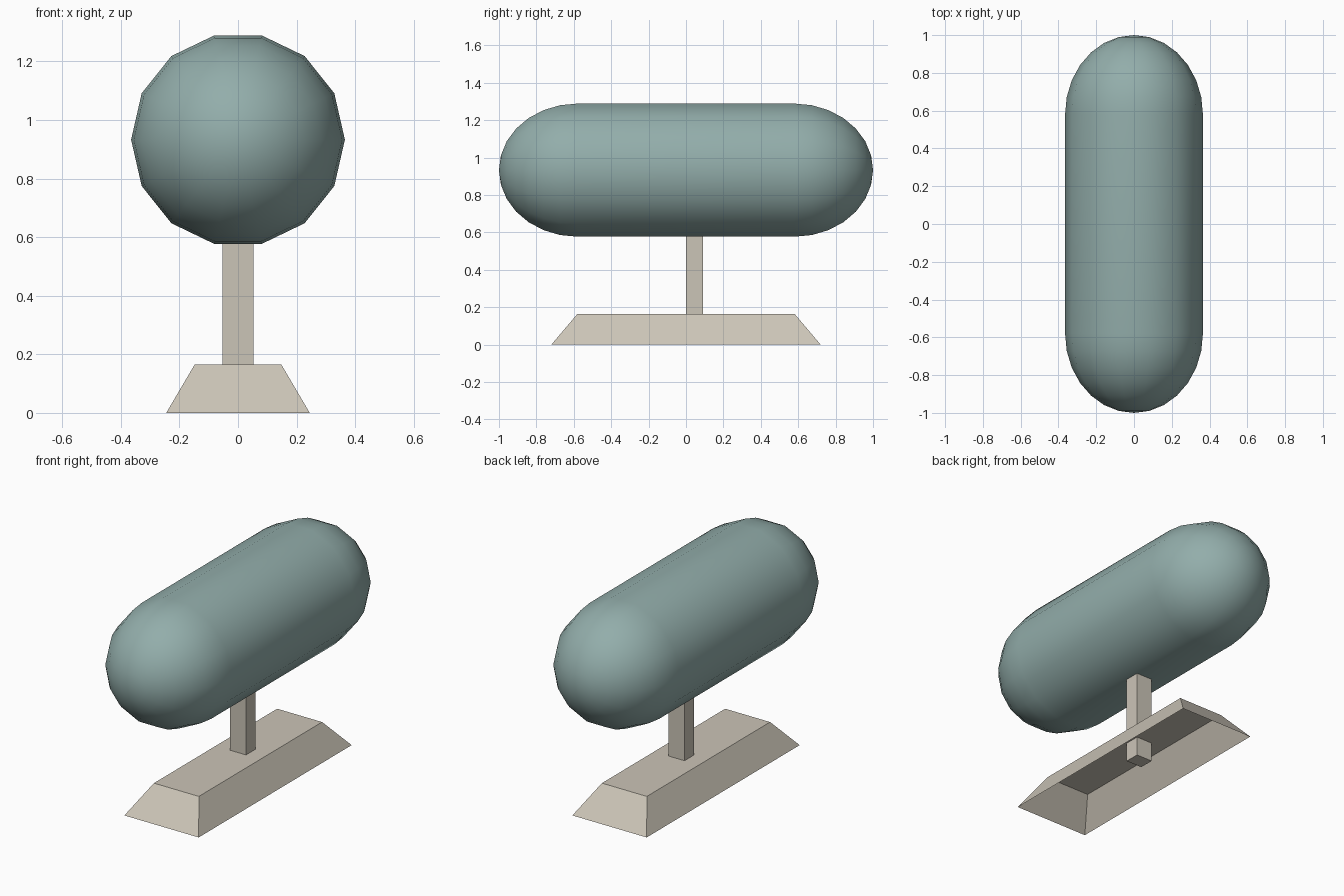
import bpy, bmesh, math

if "Cube" in bpy.data.objects:
    bpy.data.objects.remove(bpy.data.objects["Cube"])


def material(name, rgb):
    m = bpy.data.materials.new(name)
    m.diffuse_color = (*rgb, 1)
    m.use_nodes = True
    m.node_tree.nodes["Principled BSDF"].inputs["Base Color"].default_value = m.diffuse_color
    return m


def add_object(name, bm, mat, smooth=False):
    bmesh.ops.recalc_face_normals(bm, faces=bm.faces[:])
    for f in bm.faces:
        f.smooth = smooth
    me = bpy.data.meshes.new(name)
    bm.to_mesh(me)
    bm.free()
    me.materials.append(mat)
    ob = bpy.data.objects.new(name, me)
    bpy.context.collection.objects.link(ob)
    return ob


def box(x0, x1, y0, y1, z0, z1):
    bm = bmesh.new()
    bmesh.ops.create_cube(bm, size=1)
    for v in bm.verts:
        v.co = (x1 if v.co.x > 0 else x0, y1 if v.co.y > 0 else y0, z1 if v.co.z > 0 else z0)
    return bm


teal = material("dull teal", (0.29, 0.42, 0.405))
stone = material("warm grey", (0.60, 0.555, 0.475))

# Tank: 14-sided capsule lying along y, with slightly elongated caps
SIDES, STEPS = 14, 7
RADIUS, STRAIGHT, CAP, CENTRE_Z = 0.365, 0.58, 0.42, 0.933
profile = [(STRAIGHT + CAP * math.sin(a), RADIUS * math.cos(a))
           for a in (i * math.pi / 2 / STEPS for i in range(STEPS))]
profile = [(-y, r) for y, r in reversed(profile)] + profile
bm = bmesh.new()
rings = []
for y, r in profile:
    rings.append([bm.verts.new((r * math.cos(a), y, CENTRE_Z + r * math.sin(a)))
                  for a in (2 * math.pi * k / SIDES for k in range(SIDES))])
for k in range(SIDES):
    n = (k + 1) % SIDES
    for a, b in zip(rings, rings[1:]):
        bm.faces.new((a[k], a[n], b[n], b[k]))
for ring, y in ((rings[0], -1), (rings[-1], 1)):
    tip = bm.verts.new((0, y, CENTRE_Z))
    for k in range(SIDES):
        bm.faces.new((ring[k], ring[(k + 1) % SIDES], tip))
add_object("tank", bm, teal, smooth=True)

# Post: square column, reaching inside the hollow foot
add_object("post", box(-0.053, 0.053, 0.0, 0.09, 0.05, 0.60), stone)

# Foot: tapered shell, open underneath
bm = box(-0.245, 0.245, -0.72, 0.72, 0, 0.165)
for v in bm.verts:
    if v.co.z > 0.1:
        v.co.x *= 0.148 / 0.245
        v.co.y *= 0.58 / 0.72
bottom = [f for f in bm.faces if all(v.co.z < 0.01 for v in f.verts)]
add_object_normals = bmesh.ops.recalc_face_normals(bm, faces=bm.faces[:])
bmesh.ops.delete(bm, geom=bottom, context='FACES_ONLY')
add_object("foot", bm, stone)
